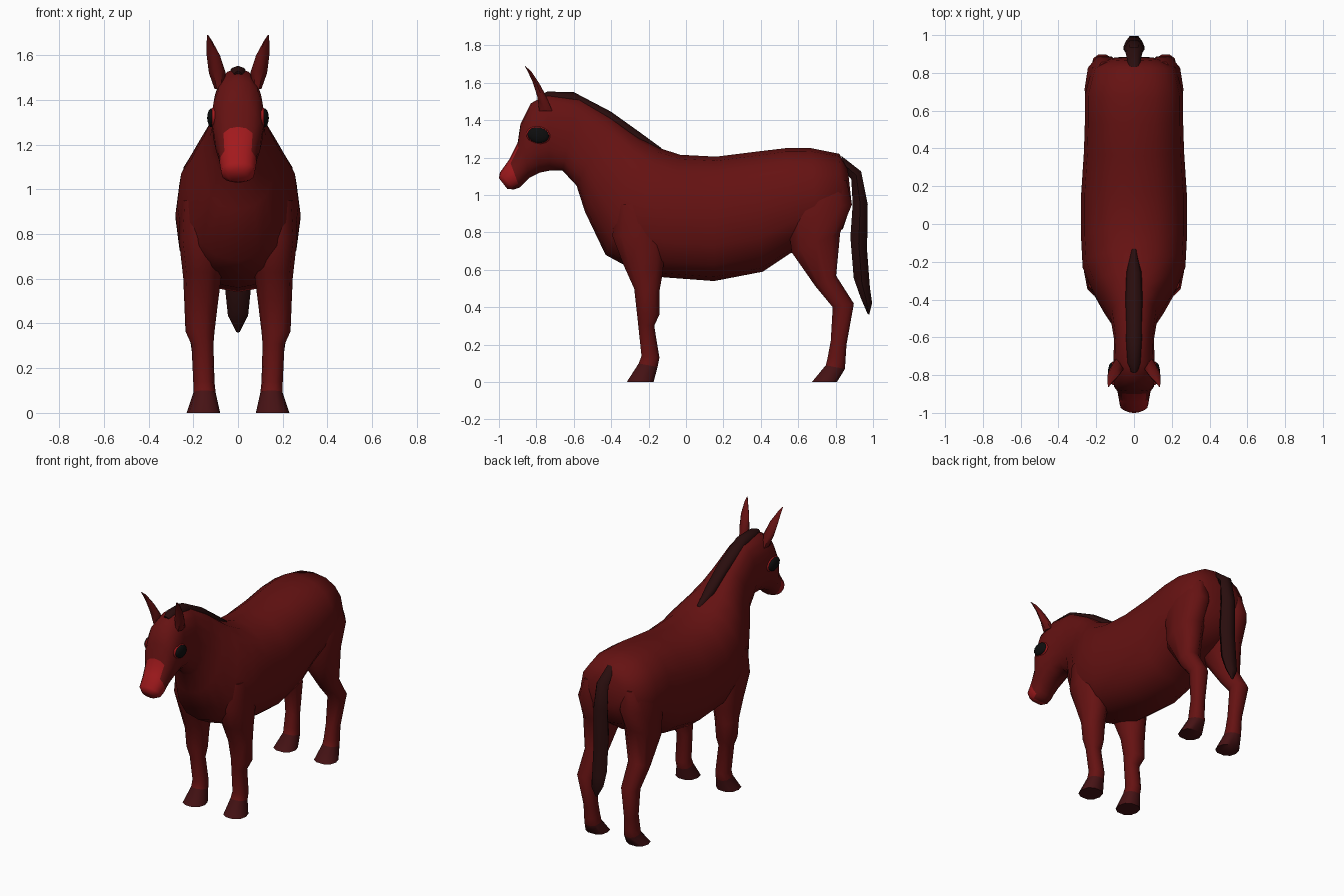
import bpy, bmesh, math
from mathutils import Vector


def material(name, rgb):
    m = bpy.data.materials.new(name)
    m.diffuse_color = (*rgb, 1)
    return m


COAT = material("coat", (0.13, 0.006, 0.006))
MUZZLE = material("muzzle_red", (0.36, 0.01, 0.012))
DARK = material("dark_hair", (0.022, 0.004, 0.004))
HOOF = material("hoof_dark", (0.06, 0.006, 0.007))
BLACK = material("eye_black", (0.004, 0.004, 0.004))


def spow(v, p):
    return math.copysign(abs(v) ** p, v)


def loft(name, rings, mats, n=12, power=2.0, second=None, side=1, angle=60):
    """Skin rings given as (y, z of one edge, y, z of other edge, x min, x max)."""
    bm = bmesh.new()
    loops = []
    for y1, z1, y2, z2, xa, xb in rings:
        a, b = Vector((0, y1, z1)), Vector((0, y2, z2))
        mid, half = (a + b) / 2, (a - b) / 2
        loop = []
        for i in range(n):
            t = math.tau * i / n
            c, s = spow(math.cos(t), 2 / power), spow(math.sin(t), 2 / power)
            p = mid + half * s
            p.x = side * ((xa + xb) / 2 + (xb - xa) / 2 * c)
            loop.append(bm.verts.new(p))
        loops.append(loop)
    for p, q in zip(loops, loops[1:]):
        for i in range(n):
            j = (i + 1) % n
            bm.faces.new((p[i], p[j], q[j], q[i]))
    bm.faces.new(loops[0])
    bm.faces.new(loops[-1])
    bmesh.ops.recalc_face_normals(bm, faces=bm.faces)
    if second:
        for f in bm.faces:
            if second(f.calc_center_median()):
                f.material_index = 1
    me = bpy.data.meshes.new(name)
    bm.to_mesh(me)
    bm.free()
    ob = bpy.data.objects.new(name, me)
    bpy.context.collection.objects.link(ob)
    for m in mats:
        me.materials.append(m)
    smooth(ob, angle)
    return ob


def smooth(ob, angle=60):
    bpy.ops.object.select_all(action='DESELECT')
    bpy.context.view_layer.objects.active = ob
    ob.select_set(True)
    bpy.ops.object.shade_smooth_by_angle(angle=math.radians(angle))


# Torso, rump to chest, then neck and head: top edge, bottom edge, half width
body = [
    (.865, 1.14, .885, .96, .12), (.82, 1.22, .84, .82, .22),
    (.67, 1.25, .70, .72, .26), (.53, 1.25, .56, .69, .26),
    (.36, 1.23, .41, .59, .265), (.16, 1.205, .15, .54, .28),
    (-.03, 1.215, -.12, .56, .28), (-.14, 1.25, -.32, .62, .272),
    (-.25, 1.31, -.43, .68, .225), (-.32, 1.36, -.54, .91, .165),
    (-.40, 1.42, -.585, 1.05, .125), (-.57, 1.52, -.66, 1.13, .105),
    (-.74, 1.54, -.73, 1.13, .11), (-.83, 1.49, -.78, 1.12, .118),
    (-.885, 1.38, -.84, 1.09, .105), (-.90, 1.28, -.87, 1.06, .088),
    (-.945, 1.19, -.89, 1.04, .082), (-.995, 1.12, -.92, 1.03, .075),
    (-1.0, 1.09, -.955, 1.032, .045),
]
loft("body_and_head", [(*r[:4], -r[4], r[4]) for r in body], [COAT, MUZZLE],
     n=16, power=2.3, second=lambda c: c.y < -.915)

# Mane along the crest of the neck
mane = [(-.13, 1.25, -.15, 1.22, .015), (-.26, 1.345, -.25, 1.26, .04),
        (-.40, 1.445, -.38, 1.36, .045), (-.60, 1.55, -.58, 1.46, .045),
        (-.74, 1.553, -.73, 1.48, .04), (-.79, 1.53, -.76, 1.48, .02)]
loft("mane", [(*r[:4], -r[4], r[4]) for r in mane], [DARK], n=8)

# Tail
tail = [(.83, 1.215, .85, 1.12, .03), (.94, 1.13, .88, 1.08, .045),
        (.978, .95, .885, .95, .052), (.975, .70, .872, .78, .055),
        (.99, .50, .89, .56, .055), (1.0, .42, .93, .45, .045),
        (.98, .36, .97, .365, .008)]
loft("tail", [(*r[:4], -r[4], r[4]) for r in tail], [DARK], n=6)

# Legs: front edge, back edge, inner x, outer x
front_leg = [
    (-.38, .95, -.12, .95, .06, .255), (-.40, .78, -.10, .78, .05, .265),
    (-.34, .63, -.12, .58, .075, .245), (-.28, .50, -.14, .48, .09, .24),
    (-.265, .37, -.14, .36, .105, .235), (-.258, .31, -.168, .30, .11, .208),
    (-.24, .14, -.14, .13, .105, .20), (-.255, .10, -.15, .08, .10, .20),
    (-.32, 0, -.17, 0, .08, .23)]
hind_leg = [
    (.54, 1.08, .865, 1.08, .07, .22), (.53, .90, .895, .95, .05, .262),
    (.56, .69, .83, .80, .06, .255), (.69, .51, .805, .57, .095, .235),
    (.782, .40, .90, .42, .11, .225), (.772, .22, .86, .20, .11, .198),
    (.755, .13, .855, .12, .105, .20), (.745, .09, .852, .07, .10, .20),
    (.67, 0, .81, 0, .08, .23)]
# Ears, pointed and leaning outward
ear = [(-.79, 1.45, -.71, 1.45, .065, .105), (-.80, 1.53, -.735, 1.51, .055, .13),
       (-.825, 1.61, -.775, 1.585, .08, .14), (-.85, 1.665, -.825, 1.66, .115, .14),
       (-.863, 1.69, -.86, 1.69, .133, .138)]

for side, word in ((1, "left"), (-1, "right")):
    for name, rings in (("front_leg", front_leg), ("hind_leg", hind_leg)):
        loft(f"{name}_{word}", rings, [COAT, HOOF], n=10, power=2.3, side=side,
             second=lambda c: c.z < .07)
    loft(f"ear_{word}", ear, [COAT], n=6, side=side)
    # Eye with a red lid rim behind it
    for part, mat, x, k in (("eyelid", MUZZLE, .108, 1.12), ("eye", BLACK, .118, 1)):
        bpy.ops.mesh.primitive_uv_sphere_add(
            segments=16, ring_count=8, location=(side * x, -.79, 1.32),
            rotation=(math.radians(-10), 0, 0))
        ob = bpy.context.object
        ob.name = f"{part}_{word}"
        ob.scale = (.02, .058 * k, .042 * k)
        ob.data.materials.append(mat)
        smooth(ob)
